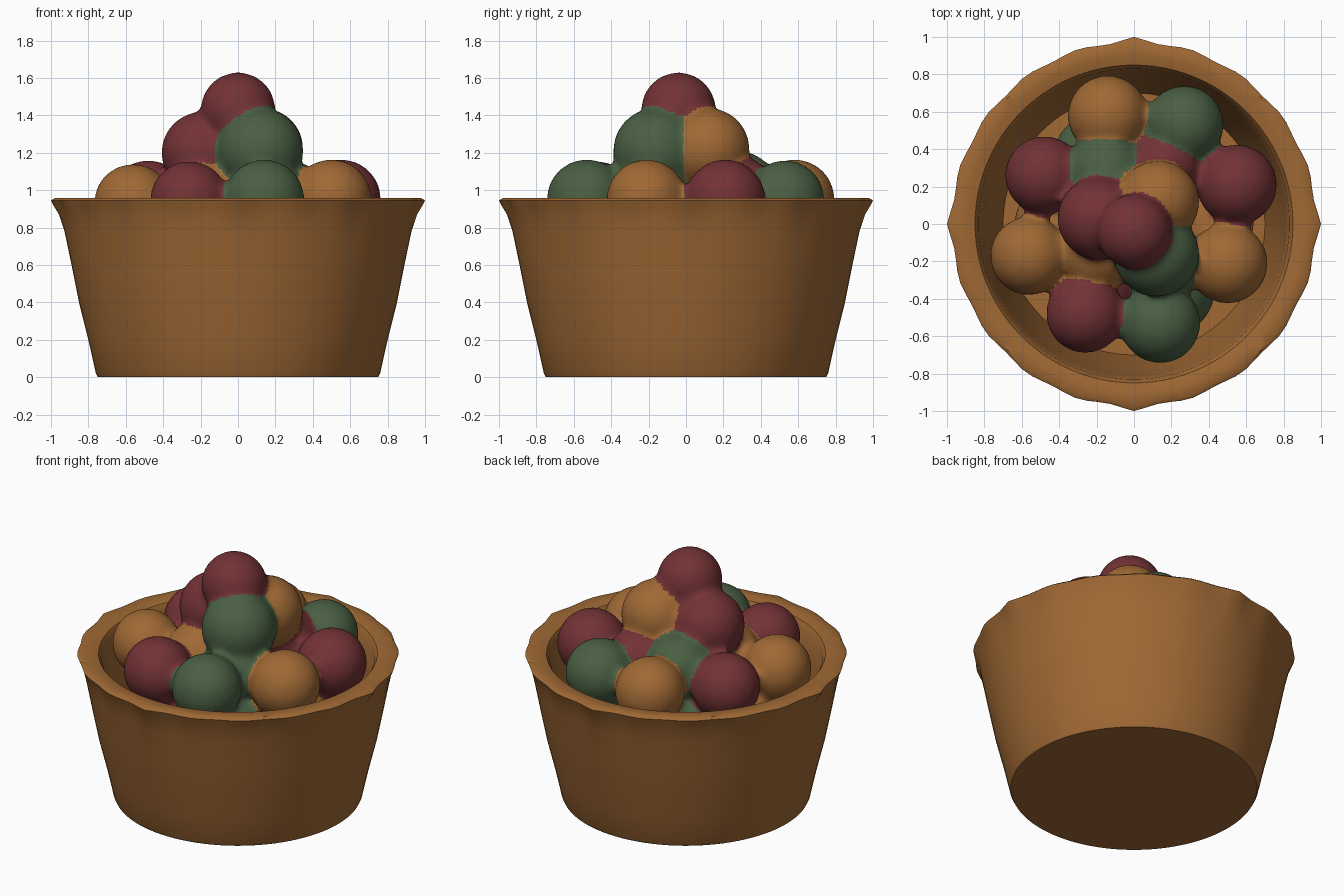
import bpy, bmesh, math
from mathutils import Vector, Matrix

cube = bpy.data.objects.get("Cube")
if cube:
    bpy.data.objects.remove(cube, do_unlink=True)


def material(name, rgb):
    m = bpy.data.materials.new(name)
    m.use_nodes = True
    m.diffuse_color = (*rgb, 1)
    m.node_tree.nodes["Principled BSDF"].inputs["Base Color"].default_value = (*rgb, 1)
    return m


BROWN = material("warm brown", (0.35, 0.14, 0.035))
RED = material("dark red", (0.17, 0.032, 0.036))
GREEN = material("leaf green", (0.068, 0.115, 0.056))


def add_object(name, mesh, materials):
    obj = bpy.data.objects.new(name, mesh)
    bpy.context.collection.objects.link(obj)
    for m in materials:
        mesh.materials.append(m)
    return obj


def smooth(obj, degrees):
    bpy.ops.object.select_all(action="DESELECT")
    obj.select_set(True)
    bpy.context.view_layer.objects.active = obj
    bpy.ops.object.shade_smooth_by_angle(angle=math.radians(degrees))


# Bowl: lathed wall with a broad, slightly scalloped rim
PROFILE = [(0.75, 0), (0.76, 0.02), (0.80, 0.2), (0.85, 0.4), (0.89, 0.6),
           (0.925, 0.78), (0.945, 0.87), (0.965, 0.92), (0.975, 0.945), (0.96, 0.957),
           (0.90, 0.957), (0.85, 0.945), (0.83, 0.91), (0.81, 0.75), (0.76, 0.4), (0.70, 0.1)]
SEGMENTS = 96
bm = bmesh.new()
rings = []
for r, z in PROFILE:
    ring = []
    for i in range(SEGMENTS):
        a = math.tau * i / SEGMENTS
        rim = max(0, min(1, (r - 0.92) / 0.05))
        tip = max(0, math.cos(4 * a)) ** 30
        rr = r + rim * (0.006 * math.cos(20 * a) + 0.019 * tip)
        ring.append(bm.verts.new((rr * math.cos(a), rr * math.sin(a), z)))
    rings.append(ring)
for low, high in zip(rings, rings[1:]):
    for i in range(SEGMENTS):
        j = (i + 1) % SEGMENTS
        bm.faces.new((low[i], low[j], high[j], high[i]))
bm.faces.new(rings[0][::-1])
bm.faces.new(rings[-1])
mesh = bpy.data.meshes.new("bowl")
bm.to_mesh(mesh)
bm.free()
smooth(add_object("bowl", mesh, [BROWN]), 40)

# Fruit: centre, radius, colour (0 brown, 1 red, 2 green)
FRUIT = [
    ((0, -0.04, 1.43), 0.20, 1),
    ((-0.19, 0.03, 1.20), 0.22, 1),
    ((0.12, -0.16, 1.21), 0.23, 2),
    ((0.13, 0.12, 1.22), 0.22, 0),
    ((-0.15, 0.28, 1.00), 0.21, 2),
    ((0.15, 0.28, 0.98), 0.20, 1),
    ((0.14, -0.53, 0.95), 0.215, 2),
    ((-0.26, -0.48, 0.945), 0.21, 1),
    ((-0.56, -0.17, 0.93), 0.21, 0),
    ((-0.48, 0.26, 0.95), 0.21, 1),
    ((-0.14, 0.58, 0.95), 0.215, 0),
    ((0.27, 0.53, 0.95), 0.21, 2),
    ((0.55, 0.21, 0.95), 0.215, 1),
    ((0.50, -0.21, 0.95), 0.215, 0),
    ((-0.2, -0.15, 0.93), 0.21, 0),
    ((0.15, -0.2, 0.96), 0.22, 2),
]
# Buried layers that carry the pile down to the floor
for layer, (z, reach) in enumerate([(0.62, 0.42), (0.3, 0.38)]):
    FRUIT.append(((0, 0, z), 0.23, layer))
    for k in range(6):
        a = math.tau * (k + layer / 2) / 6
        FRUIT.append(((reach * math.cos(a), reach * math.sin(a), z), 0.22, (k + layer) % 3))

bm = bmesh.new()
for centre, radius, _ in FRUIT:
    bmesh.ops.create_icosphere(bm, subdivisions=4, radius=radius,
                               matrix=Matrix.Translation(centre))
mesh = bpy.data.meshes.new("fruit_pile_source")
bm.to_mesh(mesh)
bm.free()
source = add_object("fruit_pile_source", mesh, [])

# Melt the fruit softly together
remesh = source.modifiers.new("merge", "REMESH")
remesh.mode = "VOXEL"
remesh.voxel_size = 0.022
soften = source.modifiers.new("soften", "SMOOTH")
soften.factor = 0.5
soften.iterations = 8
bpy.context.view_layer.update()
graph = bpy.context.evaluated_depsgraph_get()
merged = bpy.data.meshes.new_from_object(source.evaluated_get(graph))
bpy.data.objects.remove(source, do_unlink=True)
merged.materials.clear()
pile = add_object("fruit_pile", merged, [BROWN, RED, GREEN])

# Each face takes the colour of the fruit it lies on
centres = [(Vector(c), r, colour) for c, r, colour in FRUIT]
for face in merged.polygons:
    nearest = min(centres, key=lambda f: (face.center - f[0]).length - f[1])
    face.material_index = nearest[2]
smooth(pile, 60)
